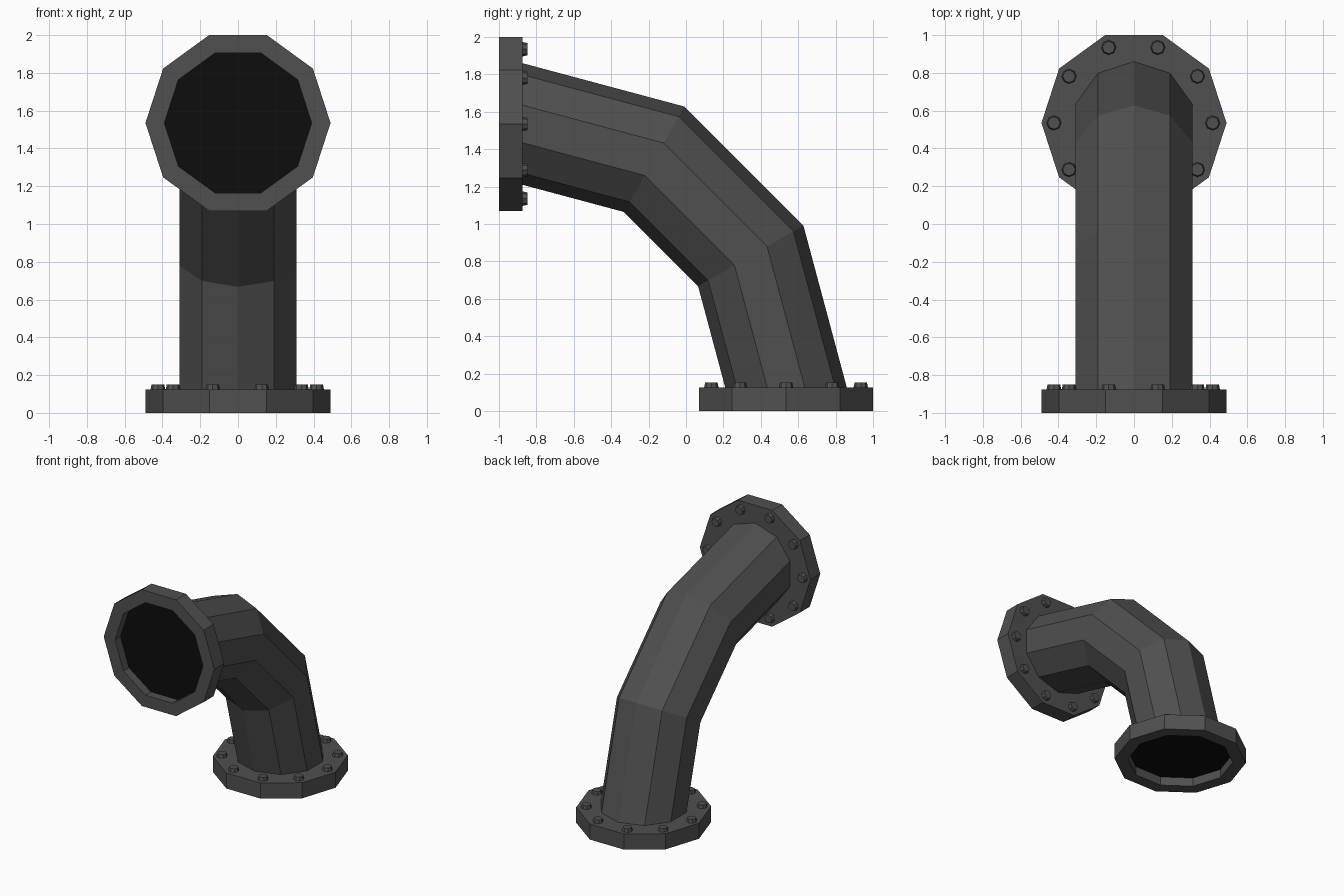
import bpy, bmesh
from math import sin, cos, pi, radians
from mathutils import Matrix, Vector

if "Cube" in bpy.data.objects:
    bpy.data.objects.remove(bpy.data.objects["Cube"])


def material(name, v):
    m = bpy.data.materials.new(name)
    m.diffuse_color = (v, v, v, 1)
    m.use_nodes = True
    m.node_tree.nodes["Principled BSDF"].inputs["Base Color"].default_value = m.diffuse_color
    return m


IRON = material("dark_iron", 0.08)
BLACK = material("bore_black", 0.004)
SIDES = 10


def finish(bm, name, mat, matrix=Matrix()):
    bmesh.ops.recalc_face_normals(bm, faces=bm.faces[:])
    me = bpy.data.meshes.new(name)
    bm.to_mesh(me)
    bm.free()
    me.materials.append(mat)
    ob = bpy.data.objects.new(name, me)
    ob.matrix_world = matrix
    bpy.context.collection.objects.link(ob)
    return ob


def loft(rings, closed=False):
    """Skin a list of equal-sized vertex rings with quads."""
    bm = bmesh.new()
    vs = [[bm.verts.new(p) for p in r] for r in rings]
    n = len(vs[0])
    pairs = list(zip(vs, vs[1:])) + ([(vs[-1], vs[0])] if closed else [])
    for a, b in pairs:
        for i in range(n):
            j = (i + 1) % n
            bm.faces.new((a[i], a[j], b[j], b[i]))
    return bm


def decagon(r, z):
    return [(r * cos(2 * pi * i / SIDES), r * sin(2 * pi * i / SIDES), z)
            for i in range(SIDES)]


# Bent pipe: a decagon swept through 90 degrees in three straight segments
PIVOT, BEND, R = Vector((0, -0.875, 0.125)), 1.41, 0.325
rings = []
for k in range(4):
    a = radians(30 * k)
    out = Vector((0, sin(a), cos(a)))
    rings.append([PIVOT + out * (BEND + R * cos(2 * pi * i / SIDES))
                  + Vector((R * sin(2 * pi * i / SIDES), 0, 0))
                  for i in range(SIDES)])
finish(loft(rings), "bent_pipe", IRON)


def flange(prefix, matrix):
    # Rim with a shallow recess on the open side
    profile = [(0.39, 0.07), (0.39, 0), (0.49, 0), (0.49, 0.125), (0.30, 0.125)]
    finish(loft([decagon(r, z) for r, z in profile]),
           prefix + "_flange", IRON, matrix)
    # Black bore disc at the bottom of the recess
    bm = bmesh.new()
    bm.faces.new([bm.verts.new(p) for p in decagon(0.39, 0.07)][::-1])
    me = finish(bm, prefix + "_bore", BLACK, matrix).data
    if me.polygons[0].normal.z > 0:
        me.flip_normals()
    # Ring of bolt heads on the pipe side
    bm = bmesh.new()
    for x, y, z in decagon(0.42, 0.138):
        bmesh.ops.create_cone(bm, cap_ends=True, segments=8, radius1=0.039,
                              radius2=0.033, depth=0.027,
                              matrix=Matrix.Translation((x - 0.004, y, z)))
    finish(bm, prefix + "_bolts", IRON, matrix)


flange("base", Matrix.Translation((0, 0.535, 0)))
flange("front", Matrix.Translation((0, -1, 1.535)) @ Matrix.Rotation(-pi / 2, 4, 'X'))
